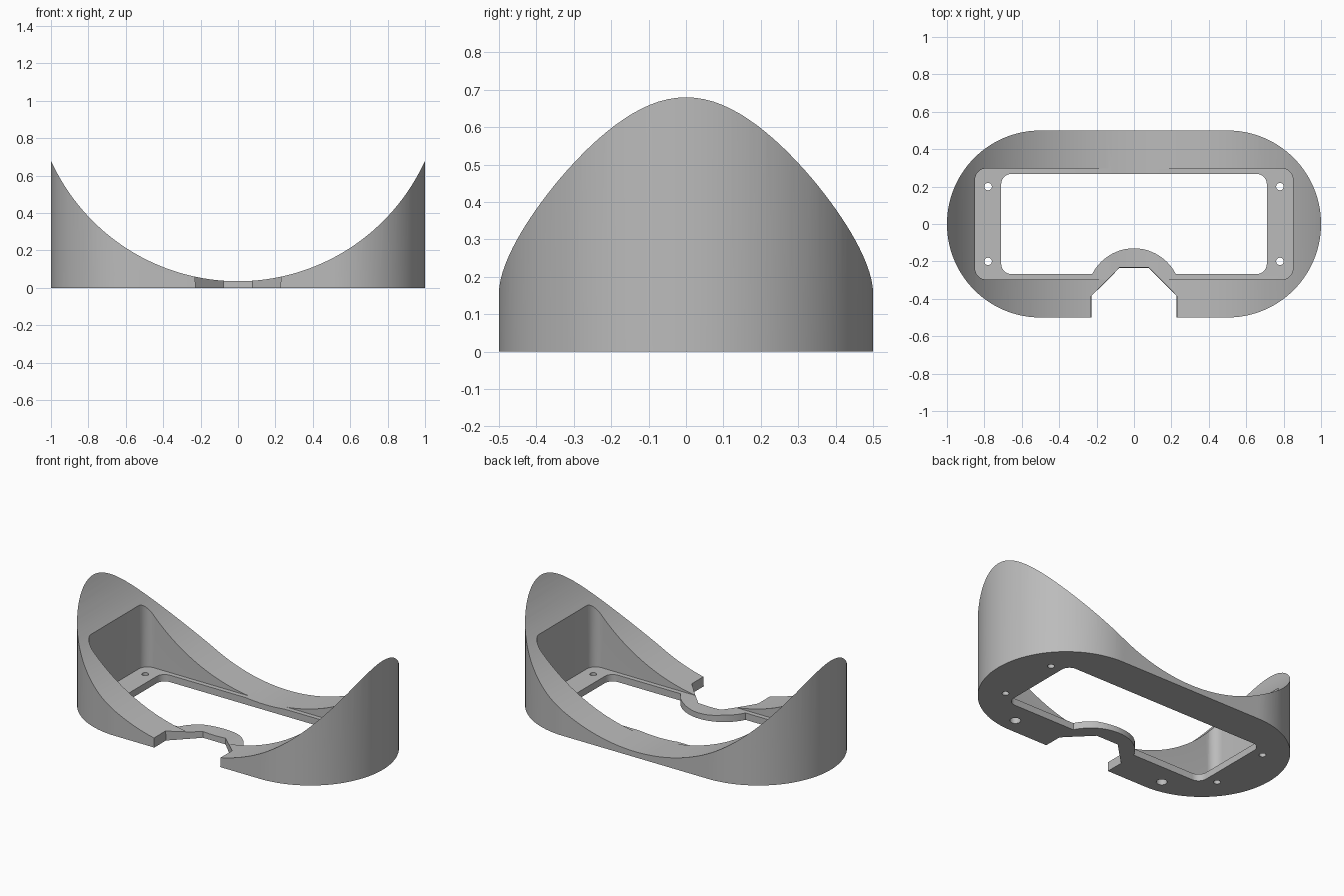
import bpy, bmesh, math
from mathutils import Matrix

cube = bpy.data.objects.get("Cube")
if cube:
    bpy.data.objects.remove(cube, do_unlink=True)

grey = bpy.data.materials.new("light_grey_plastic")
grey.use_nodes = True
colour = (0.5, 0.5, 0.5, 1)
grey.diffuse_color = colour
grey.node_tree.nodes["Principled BSDF"].inputs["Base Color"].default_value = colour


def rounded_rect(hx, hy, r, steps):
    """Counter-clockwise outline of a centred rectangle with round corners."""
    pts = []
    for i, (sx, sy) in enumerate([(1, 1), (-1, 1), (-1, -1), (1, -1)]):
        for k in range(steps + 1):
            a = math.pi / 2 * (i + k / steps)
            pts.append((sx * (hx - r) + r * math.cos(a), sy * (hy - r) + r * math.sin(a)))
    return pts


def circle(cx, cy, r, steps=32):
    return [(cx + r * math.cos(2 * math.pi * k / steps),
             cy + r * math.sin(2 * math.pi * k / steps)) for k in range(steps)]


def prism(name, outline, z0, z1, top=None):
    """Solid between an outline at z0 and the same (or another) outline at z1."""
    bm = bmesh.new()
    low = [bm.verts.new((x, y, z0)) for x, y in outline]
    high = [bm.verts.new((x, y, z1)) for x, y in (top or outline)]
    bm.faces.new(low[::-1])
    bm.faces.new(high)
    n = len(low)
    for i in range(n):
        j = (i + 1) % n
        bm.faces.new((low[i], low[j], high[j], high[i]))
    bmesh.ops.remove_doubles(bm, verts=bm.verts, dist=1e-5)
    bmesh.ops.recalc_face_normals(bm, faces=bm.faces)
    mesh = bpy.data.meshes.new(name)
    bm.to_mesh(mesh)
    bm.free()
    obj = bpy.data.objects.new(name, mesh)
    obj.data.materials.append(grey)
    bpy.context.collection.objects.link(obj)
    return obj


def cut(target, cutter):
    """Subtract the cutter from the target and discard it."""
    cutter.hide_render = True
    mod = target.modifiers.new("cut", 'BOOLEAN')
    mod.operation = 'DIFFERENCE'
    mod.solver = 'EXACT'
    mod.object = cutter
    bpy.context.view_layer.objects.active = target
    bpy.ops.object.modifier_apply(modifier=mod.name)
    bpy.data.objects.remove(cutter, do_unlink=True)


FLOOR = 0.043

# Oval body
body = prism("goggle_frame", rounded_rect(1, 0.5, 0.5, 32), 0, 0.8)

# Curved face opening: a large cylinder lying along y
R = 1.098
face = prism("face_cutter", circle(0, 0, R, 192), -1, 1)
face.data.transform(Matrix.Translation((0, 0, R + 0.035)) @ Matrix.Rotation(math.pi / 2, 4, 'X'))
cut(body, face)

# Pocket with a thin floor
cut(body, prism("pocket_cutter", rounded_rect(0.85, 0.297, 0.06, 8), FLOOR, 1.2))

# Window through the floor, leaving a round nose bridge
window = prism("window_cutter", rounded_rect(0.71, 0.268, 0.055, 8), -0.2, 1)
cut(window, prism("bridge_cutter", circle(0, -0.38, 0.25, 64), -0.4, 1.2))
cut(body, window)


# Nose notch, slightly wider at the top
def notch(grow):
    half = [(0.226 + grow, -0.7), (0.226 + grow, -0.385), (0.077 + grow / 2, -0.236 + grow)]
    return half + [(-x, y) for x, y in reversed(half)]


cut(body, prism("notch_cutter", notch(-0.002), -0.1, 0.3, notch(0.012)))

# Screw holes in the corners and blind holes under the cheeks
for sx in (-1, 1):
    for sy in (-1, 1):
        cut(body, prism("screw_cutter", circle(sx * 0.78, sy * 0.2, 0.02, 24), -0.1, 0.1))
    cut(body, prism("cheek_cutter", circle(sx * 0.54, -0.4, 0.031, 32), -0.1, 0.08))

# Smooth curved walls, keep edges sharp
bpy.ops.object.select_all(action='DESELECT')
body.select_set(True)
bpy.context.view_layer.objects.active = body
bpy.ops.object.shade_smooth_by_angle(angle=math.radians(25))
